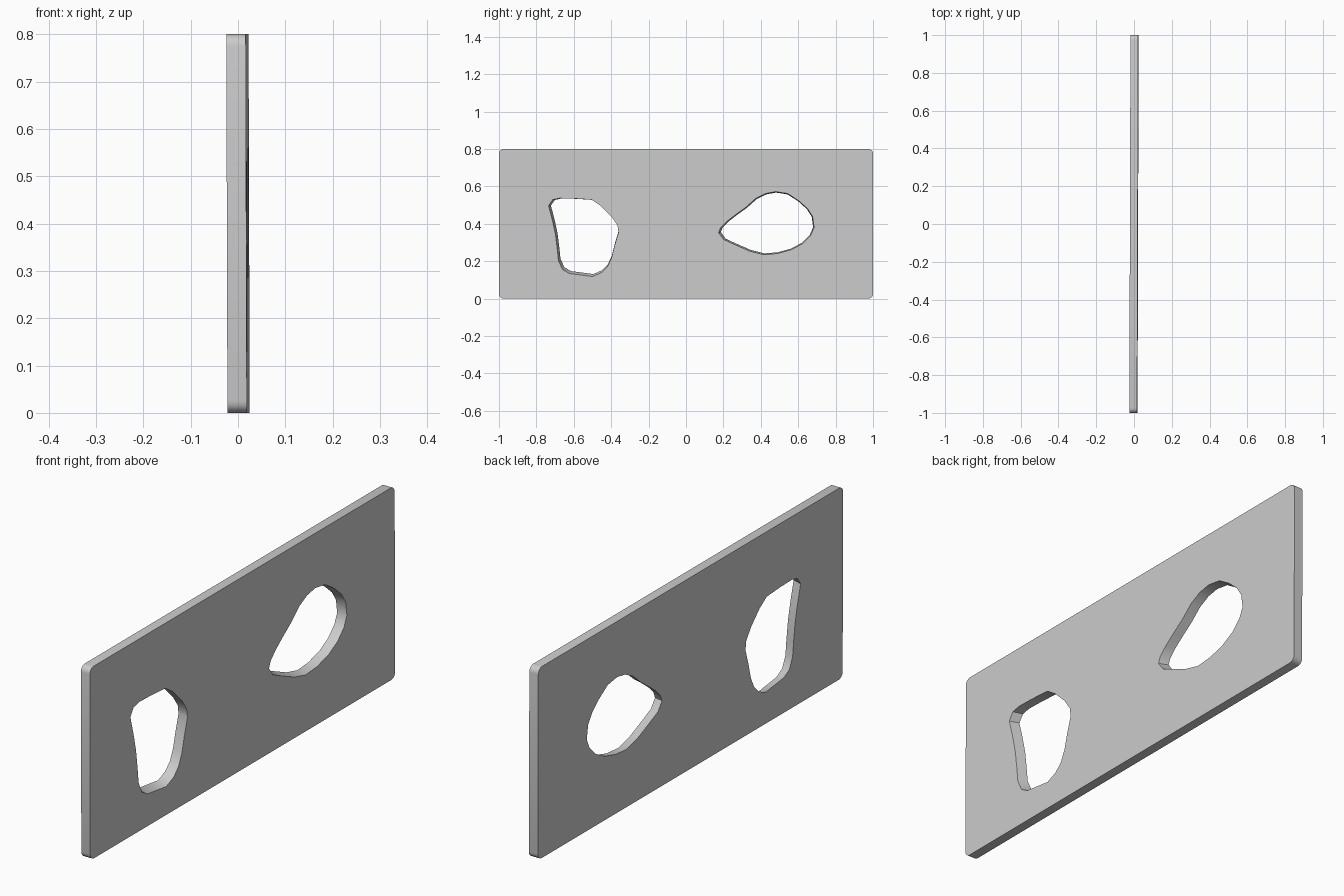
import bpy, bmesh, math

if "Cube" in bpy.data.objects:
    bpy.data.objects.remove(bpy.data.objects["Cube"])

HALF = 0.0205  # half thickness

# Hole outlines on the front (+x) face as (y, z)
left_hole = [(-.735, .497), (-.713, .529), (-.676, .537), (-.596, .535), (-.505, .529),
             (-.457, .497), (-.398, .438), (-.366, .390), (-.361, .353), (-.382, .283),
             (-.398, .219), (-.420, .171), (-.452, .139), (-.500, .118), (-.559, .126),
             (-.623, .134), (-.660, .155), (-.682, .203), (-.688, .262), (-.698, .342),
             (-.714, .417)]
right_hole = [(.174, .353), (.185, .380), (.217, .412), (.265, .449), (.318, .487),
              (.372, .535), (.425, .562), (.479, .572), (.543, .562), (.602, .524),
              (.650, .481), (.677, .439), (.685, .380), (.666, .337), (.623, .294),
              (.564, .262), (.489, .241), (.415, .235), (.340, .254), (.260, .289),
              (.201, .316)]


def rounded_rect(y, z0, z1, r, n=4):
    pts = []
    corners = [(y - r, z1 - r), (-y + r, z1 - r), (-y + r, z0 + r), (y - r, z0 + r)]
    for i, (cy, cz) in enumerate(corners):
        for k in range(n + 1):
            a = math.pi / 2 * (i + k / n)
            pts.append((cy + r * math.cos(a), cz + r * math.sin(a)))
    return pts


def shrink(pts, pivot, s):
    return [(pivot[0] + (y - pivot[0]) * s, pivot[1] + (z - pivot[1]) * s) for y, z in pts]


bm = bmesh.new()


def loop(pts, x):
    # the panel leans very slightly
    vs = [bm.verts.new((x + .003 * y - .003 * (z - .4), y, z)) for y, z in pts]
    es = [bm.edges.new((vs[i], vs[(i + 1) % len(vs)])) for i in range(len(vs))]
    return vs, es


# Front and back outlines; holes narrow a little toward the back
rect = rounded_rect(1.0, 0.0, 0.8, 0.025)
pairs = [(rect, rect),
         (left_hole, shrink(left_hole, (-.37, .50), .965)),
         (right_hole, shrink(right_hole, (.53, .43), .965))]
front = [loop(f, HALF) for f, b in pairs]
back = [loop(b, -HALF) for f, b in pairs]

# Flat faces with the holes left open
for side, nx in ((front, 1), (back, -1)):
    edges = [e for vs, es in side for e in es]
    bmesh.ops.triangle_fill(bm, edges=edges, use_beauty=True, use_dissolve=False, normal=(nx, 0, 0))

# Rim and hole walls
for (fv, _), (bv, _) in zip(front, back):
    n = len(fv)
    for i in range(n):
        j = (i + 1) % n
        bm.faces.new((fv[i], fv[j], bv[j], bv[i]))
bmesh.ops.recalc_face_normals(bm, faces=bm.faces[:])

mesh = bpy.data.meshes.new("panel")
bm.to_mesh(mesh)
bm.free()
panel = bpy.data.objects.new("panel_with_holes", mesh)
bpy.context.collection.objects.link(panel)
bpy.context.view_layer.objects.active = panel
panel.select_set(True)
bpy.ops.object.shade_smooth_by_angle(angle=math.radians(40))
